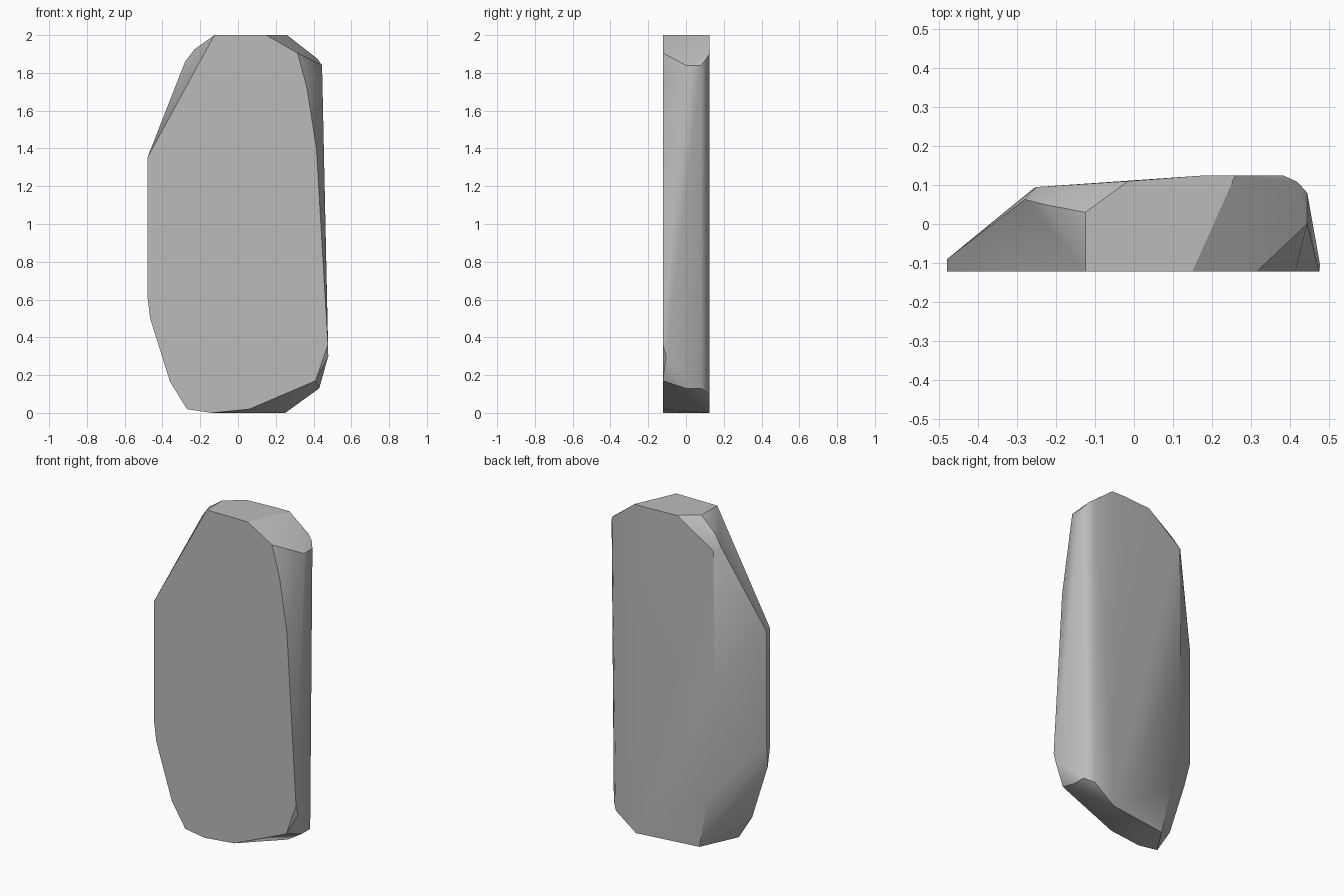
import bpy, bmesh, math

cube = bpy.data.objects.get("Cube")
if cube:
    bpy.data.objects.remove(cube)

# Stone material
stone = bpy.data.materials.new("stone_grey")
stone.use_nodes = True
grey = (0.5, 0.5, 0.5, 1)
stone.diffuse_color = grey
stone.node_tree.nodes["Principled BSDF"].inputs["Base Color"].default_value = grey

FRONT, BACK = -0.122, 0.124

# Flat front face outline (x, z)
front = [(-0.125, 2), (0.15, 2), (0.315, 1.905), (0.365, 1.72), (0.415, 1.4),
         (0.476, 0.36), (0.41, 0.17), (0.06, 0.02), (-0.14, 0), (-0.27, 0.02),
         (-0.36, 0.165), (-0.465, 0.5), (-0.48, 0.62), (-0.48, 1.35)]

# Thickest part of the back (x, z)
back = [(0.17, 2), (0.26, 2), (0.385, 1.9), (0.385, 0.1), (0.25, 0)]

# Chipped corners between front and back (x, y, z)
chips = [
    (-0.125, 0.03, 2), (-0.015, 0.11, 2),                            # top
    (-0.23, 0.05, 1.925), (-0.28, 0.063, 1.86), (-0.25, 0.095, 1.84),  # upper shoulder
    (-0.48, -0.09, 1.34), (-0.48, -0.09, 0.64),                      # thin edge
    (-0.26, 0.09, 1.0), (-0.2, 0.085, 0.3), (-0.14, 0.07, 0),        # back ridge
    (0.42, 0.108, 1.875), (0.445, 0.08, 1.84), (0.445, 0, 1.84),     # thick edge, top
    (0.478, -0.105, 0.3), (0.43, 0, 0.13), (0.43, 0.08, 0.13),       # thick edge, base
]

points = [(x, FRONT, z) for x, z in front] + [(x, BACK, z) for x, z in back] + chips

# Wrap the outlines in one convex stone slab
bm = bmesh.new()
for p in points:
    bm.verts.new(p)
hull = bmesh.ops.convex_hull(bm, input=bm.verts)
loose = {v for v in hull["geom_interior"] + hull["geom_unused"]
         if isinstance(v, bmesh.types.BMVert)}
bmesh.ops.delete(bm, geom=list(loose), context='VERTS')
bmesh.ops.dissolve_limit(bm, angle_limit=math.radians(1), verts=bm.verts, edges=bm.edges)
bmesh.ops.recalc_face_normals(bm, faces=bm.faces)

mesh = bpy.data.meshes.new("stone_slab")
bm.to_mesh(mesh)
bm.free()
mesh.materials.append(stone)
slab = bpy.data.objects.new("stone_slab", mesh)
bpy.context.collection.objects.link(slab)

# Soft facets with crisp chipped edges
bpy.ops.object.select_all(action='DESELECT')
slab.select_set(True)
bpy.context.view_layer.objects.active = slab
bpy.ops.object.shade_smooth_by_angle(angle=math.radians(30))
